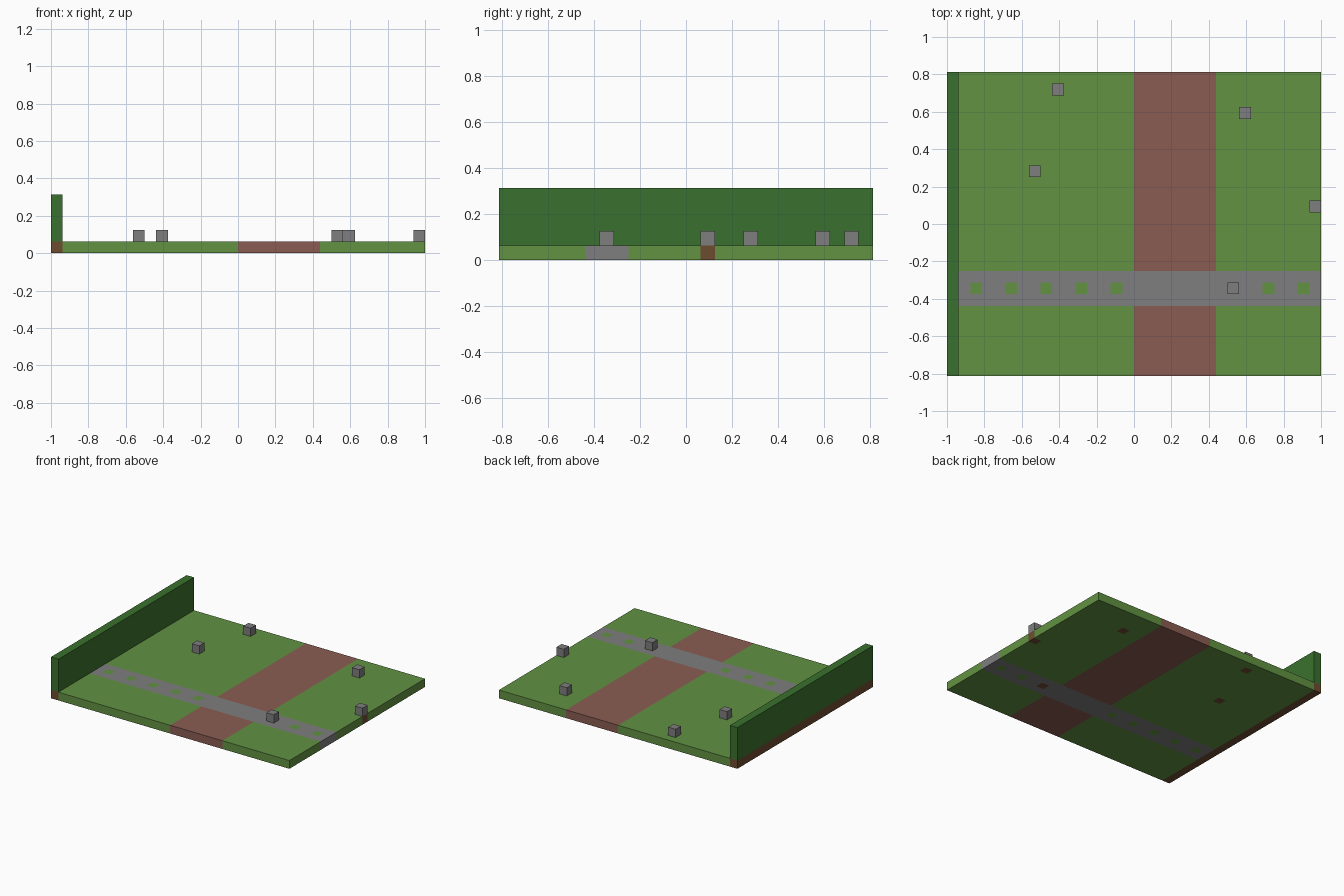
import bpy
import bmesh

if "Cube" in bpy.data.objects:
    bpy.data.objects.remove(bpy.data.objects["Cube"], do_unlink=True)

U = 0.0625           # one block
NX, NY = 32, 26      # ground size in blocks


def linear(c):
    c /= 255
    return c / 12.92 if c <= 0.04045 else ((c + 0.055) / 1.055) ** 2.4


def material(name, *rgb):
    mat = bpy.data.materials.new(name)
    colour = [linear(c) for c in rgb] + [1]
    mat.diffuse_color = colour
    mat.use_nodes = True
    mat.node_tree.nodes["Principled BSDF"].inputs["Base Color"].default_value = colour
    return mat


grass = material("grass green", 98, 146, 66)
hedge = material("hedge green", 58, 113, 46)
clay = material("clay red", 138, 92, 82)
stone = material("stone grey", 127, 126, 127)
soil = material("soil brown", 109, 76, 48)


def add_object(name, bm, mats):
    mesh = bpy.data.meshes.new(name)
    bm.to_mesh(mesh)
    bm.free()
    for mat in mats:
        mesh.materials.append(mat)
    obj = bpy.data.objects.new(name, mesh)
    bpy.context.collection.objects.link(obj)
    return obj


def block(name, cell, size, mat):
    """Box whose lowest corner sits at a block cell, measured from the ground corner."""
    bm = bmesh.new()
    bmesh.ops.create_cube(bm, size=1)
    offset = (-NX / 2, -NY / 2, 0)
    for v in bm.verts:
        v.co = [(c + o + (p + 0.5) * s) * U for c, o, p, s in zip(cell, offset, v.co, size)]
    return add_object(name, bm, [mat])


# Block columns and rows of the details
rocks = [(7, 17), (9, 24), (24, 7), (25, 22), (31, 14)]
tufts = [2, 5, 8, 11, 14, 27, 30]
TUFT_ROW = 7


def ground_index(col, row):
    if col == 0 or (col, row) in rocks:
        return 3                      # soil under hedge and rocks
    if row == TUFT_ROW and col in tufts:
        return 0                      # grass tufts in the path
    if 6 <= row <= 8:
        return 2                      # stone path
    if 16 <= col <= 22:
        return 1                      # clay track
    return 0


# Ground slab, coloured block by block, then thickened upward
bm = bmesh.new()
bmesh.ops.create_grid(bm, x_segments=NX, y_segments=NY, size=1)
bmesh.ops.scale(bm, vec=(1, NY / NX, 1), verts=bm.verts)
for f in bm.faces:
    centre = f.calc_center_median()
    f.material_index = ground_index(int(centre.x / U + NX / 2), int(centre.y / U + NY / 2))
ground = add_object("ground", bm, [grass, clay, stone, soil])
thicken = ground.modifiers.new("thickness", "SOLIDIFY")
thicken.thickness = U
thicken.offset = 1

# Hedge along the right edge
block("hedge", (0, 0, 1), (1, NY, 4), hedge)

# Scattered rocks
for i, (col, row) in enumerate(rocks, 1):
    block(f"rock_{i}", (col, row, 1), (1, 1, 1), stone)
